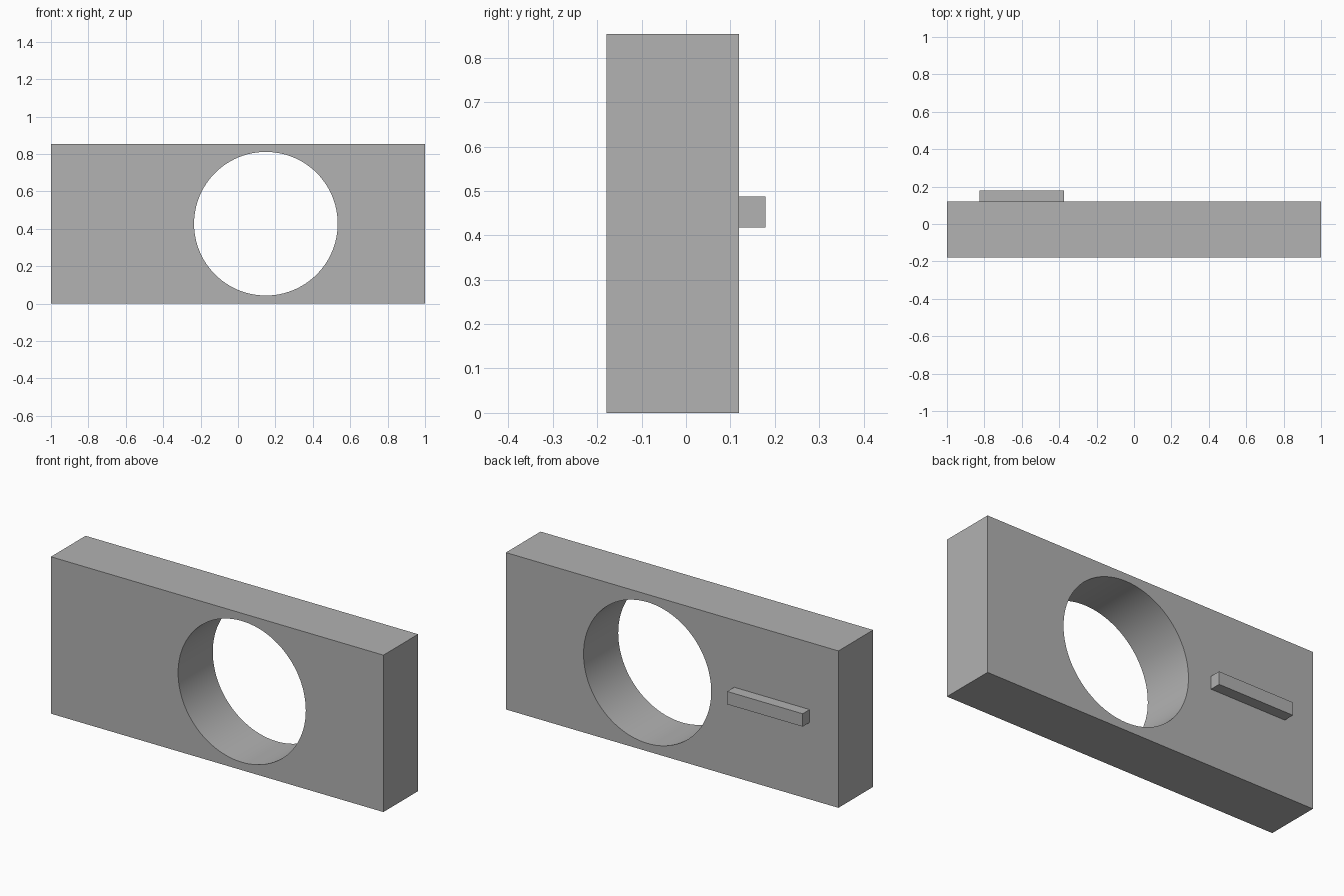
import bpy
import math

if "Cube" in bpy.data.objects:
    bpy.data.objects.remove(bpy.data.objects["Cube"], do_unlink=True)

# Single flat grey
grey = bpy.data.materials.new("plain grey")
grey.use_nodes = True
colour = (0.445, 0.445, 0.445, 1)
grey.diffuse_color = colour
grey.node_tree.nodes["Principled BSDF"].inputs["Base Color"].default_value = colour


def box(name, low, high):
    """Axis-aligned box between two corners."""
    centre = [(a + b) / 2 for a, b in zip(low, high)]
    bpy.ops.mesh.primitive_cube_add(size=1, location=centre)
    obj = bpy.context.object
    obj.name = name
    obj.scale = [b - a for a, b in zip(low, high)]
    bpy.ops.object.transform_apply(location=False, rotation=False, scale=True)
    obj.data.materials.append(grey)
    return obj


# Slab and the small bar on its back
FRONT, BACK, BAR_BACK = -0.179, 0.119, 0.179
slab = box("slab", (-1, FRONT, 0), (1, BACK, 0.853))
box("back_bar", (-0.827, BACK, 0.418), (-0.373, BAR_BACK, 0.488))

# Round through hole
bpy.ops.mesh.primitive_cylinder_add(vertices=96, radius=0.384, depth=1,
                                    location=(0.149, 0, 0.427),
                                    rotation=(math.pi / 2, 0, 0))
cutter = bpy.context.object
cutter.name = "hole_cutter"
cutter.hide_render = True
cutter.data.materials.append(grey)

cut = slab.modifiers.new("hole", "BOOLEAN")
cut.operation = "DIFFERENCE"
cut.solver = "EXACT"
cut.object = cutter

bpy.ops.object.select_all(action="DESELECT")
slab.select_set(True)
bpy.context.view_layer.objects.active = slab
bpy.ops.object.modifier_apply(modifier=cut.name)
bpy.data.objects.remove(cutter, do_unlink=True)

# Smooth bore wall, sharp edges elsewhere
bpy.ops.object.shade_smooth_by_angle(angle=math.radians(30))
